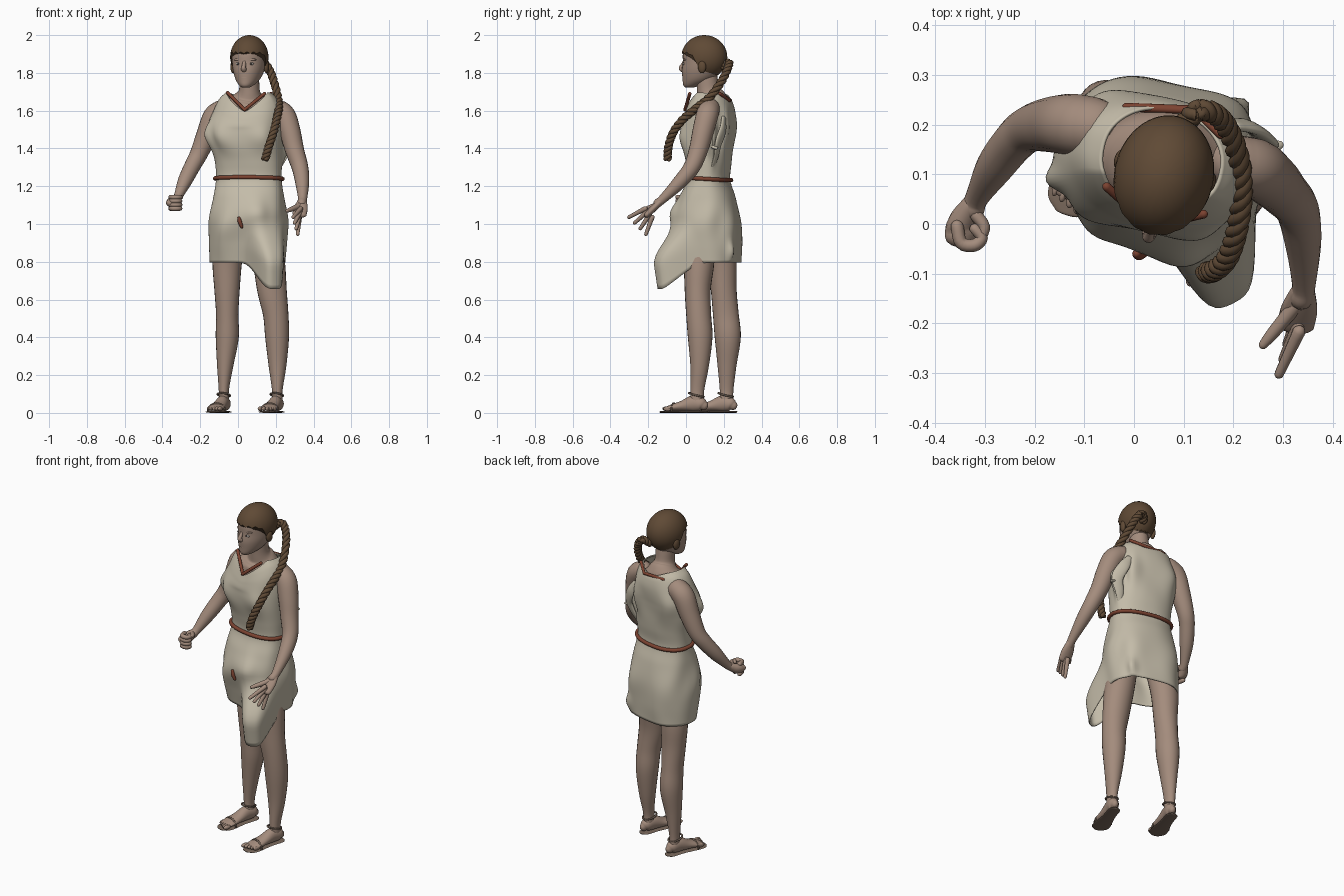
import bpy, bmesh, math
from math import sin, cos, pi, radians, exp, tanh, copysign
from mathutils import Vector, Matrix

if "Cube" in bpy.data.objects:
    bpy.data.objects.remove(bpy.data.objects["Cube"], do_unlink=True)

def material(name, r, g, b):
    m = bpy.data.materials.new(name)
    m.use_nodes = True
    m.diffuse_color = (r, g, b, 1)
    m.node_tree.nodes["Principled BSDF"].inputs["Base Color"].default_value = (r, g, b, 1)
    return m

SKIN = material("skin", .37, .262, .204)
CLOTH = material("linen", .55, .5, .395)
HAIR = material("brown_hair", .115, .068, .036)
CORD = material("red_cord", .2, .055, .03)
LEATHER = material("sandal_leather", .19, .137, .104)
EYE = material("eye_white", .36, .33, .3)
IRIS = material("iris", .06, .05, .045)

def finish(bm, name, mat, angle=60):
    bmesh.ops.recalc_face_normals(bm, faces=bm.faces)
    me = bpy.data.meshes.new(name)
    bm.to_mesh(me)
    bm.free()
    me.materials.append(mat)
    ob = bpy.data.objects.new(name, me)
    bpy.context.collection.objects.link(ob)
    bpy.ops.object.select_all(action='DESELECT')
    ob.select_set(True)
    bpy.context.view_layer.objects.active = ob
    bpy.ops.object.shade_smooth_by_angle(angle=radians(angle))
    return ob

def spline(pts, k):
    """Catmull-Rom through points of any dimension."""
    p = [Vector(q) for q in pts]
    p = [p[0] * 2 - p[1]] + p + [p[-1] * 2 - p[-2]]
    out = []
    for a, b, c, d in zip(p, p[1:], p[2:], p[3:]):
        for i in range(k):
            t = i / k
            out.append((b * 2 + (c - a) * t + (a * 2 - b * 5 + c * 4 - d) * t * t
                        + (b * 3 - a - c * 3 + d) * t ** 3) / 2)
    return out + [p[-2]]

def skin_rings(bm, rings, closed_ends=True):
    rows = [[bm.verts.new(v) for v in r] for r in rings]
    n = len(rows[0])
    for r, s in zip(rows, rows[1:]):
        for i in range(n):
            bm.faces.new((r[i], r[(i + 1) % n], s[(i + 1) % n], s[i]))
    if closed_ends:
        bm.faces.new(rows[0])
        bm.faces.new(rows[-1])

def sweep(name, pts, mat, n=16, k=5, up=(0, 1, 0), round_ends=True):
    """Sweep an ellipse along points of (x, y, z, radius_a, radius_b)."""
    pts = [tuple(p) + (p[3],) if len(p) == 4 else tuple(p) for p in pts]
    s = spline(pts, k)
    pos = [q.to_3d() for q in s]
    frames = []
    for i, q in enumerate(s):
        t = (pos[min(i + 1, len(s) - 1)] - pos[max(i - 1, 0)]).normalized()
        a = Vector(up).cross(t).normalized()
        frames.append((pos[i], a, t.cross(a), q[3], q[4], t))
    if round_ends:
        caps = []
        for f, sign in ((frames[0], -1), (frames[-1], 1)):
            caps.append([(f[0] + f[5] * sign * min(f[3], f[4]) * sin(th), f[1], f[2],
                          f[3] * cos(th), f[4] * cos(th), f[5]) for th in (.5, 1, 1.4)])
        frames = caps[0][::-1] + frames + caps[1]
    bm = bmesh.new()
    skin_rings(bm, [[c + a * ra * cos(2 * pi * j / n) + b * rb * sin(2 * pi * j / n)
                     for j in range(n)] for c, a, b, ra, rb, _ in frames])
    return finish(bm, name, mat)

def ball(name, loc, radii, mat, yaw=0):
    bm = bmesh.new()
    bmesh.ops.create_uvsphere(bm, u_segments=20, v_segments=12, radius=1, matrix=Matrix.Translation(loc)
                              @ Matrix.Rotation(yaw, 4, 'Z') @ Matrix.Diagonal((*radii, 1)))
    return finish(bm, name, mat)

# Tunic: turned sections (z, cx, cy, rx, ry) with V neck, folds, ruffles and a hanging front drape
YAW = radians(-12)
SECTIONS = [(.795, .05, .14, .2, .145), (.9, .053, .128, .206, .16), (1.02, .056, .112, .205, .168),
            (1.14, .057, .115, .188, .142), (1.235, .057, .12, .175, .108), (1.33, .055, .12, .178, .116),
            (1.43, .042, .115, .19, .13), (1.52, .037, .12, .195, .133), (1.6, .05, .127, .18, .123),
            (1.66, .054, .13, .155, .108), (1.695, .056, .128, .122, .095)]
# Ruffles: angle, angular width, height, height spread, strength
RUFFLES = [(.42, .16, 1.44, .09, .33), (1.0, .2, 1.5, .1, .14), (2.1, .3, 1.5, .09, .08), (3.6, .2, 1.47, .06, .17),
           (-1.05, .3, 1.46, .06, .09), (-2.1, .3, 1.46, .06, .09), (.95, .13, .85, .05, .14),
           (1.0, .35, 1.02, .1, .06), (2.2, .5, 1.0, .1, .05), (-1.28, .3, 1.06, .07, .18), (-2.0, .2, .95, .1, .04)]

def bump(x, centre, width):
    return exp(-((x - centre) / width) ** 2)

def wrap(a):
    return (a + pi) % (2 * pi) - pi

def squared(v):
    return copysign(abs(v) ** .86, v)

def tunic_point(q, a):
    z, cx, cy, rx, ry = q
    fold = bump(z, .95, .2) * .03 + bump(z, 1.47, .12) * .025
    g = 1 + fold * sin(6 * a + 2 * sin(z * 9)) * (.6 + .4 * sin(2 * a + z * 13))
    g += sum(s * bump(wrap(a - at), 0, w) * bump(z, h, dz) for at, w, h, dz, s in RUFFLES)
    p = Vector((rx * squared(cos(a)) * g, ry * squared(sin(a)) * g, 0))
    p = Matrix.Rotation(YAW, 3, 'Z') @ p + Vector((cx, cy, z))
    neck = max(0, (z - 1.5) / .195)
    front = max(0, 1 - abs(wrap(a + pi / 2)) / 1.1)
    back = bump(wrap(a - pi / 2), 0, .7)
    p += neck * Vector((0, -.03 * front + .01 * back, -.1 * front - .035 * back))
    side = exp(-(wrap(a + .83) / .52) ** 4)
    out = side * (1 - cos(pi * min(1, max(0, (1.03 - z) / .16)))) / 2
    fall = side * max(0, (1.03 - z) / .23)
    return p + Vector((.03 * out, -.143 * out, -.137 * fall))

bm = bmesh.new()
N = 96
skin_rings(bm, [[tunic_point(q, 2 * pi * j / N) for j in range(N)] for q in spline(SECTIONS, 7)], False)
tunic = finish(bm, "tunic", CLOTH)
thick = tunic.modifiers.new("cloth_thickness", 'SOLIDIFY')
thick.thickness = .006

# Loose cloth gathered behind the left arm
sweep("left_back_ruffle", [(.2, .2, 1.56, .02, .01), (.235, .195, 1.5, .032, .012), (.262, .172, 1.43, .034, .012),
                           (.24, .16, 1.36, .025, .01), (.215, .14, 1.3, .015, .008)], CLOTH, 16, up=(1, 2, 0))
sweep("left_side_ruffle", [(.235, .12, 1.45, .02, .01), (.27, .15, 1.41, .02, .01), (.295, .16, 1.4, .008, .006)],
      CLOTH, 12, up=(0, 0, 1))

# Cords: belt, its loose end, and the neck trim
ring = [Matrix.Rotation(YAW, 3, 'Z') @ Vector((.18 * squared(cos(a)), .113 * squared(sin(a)), 0))
        + Vector((.057, .12, 1.24 - .008 * sin(a))) for a in (2 * pi * i / 48 for i in range(49))]
sweep("belt", [(*p, .011) for p in ring], CORD, 10, 1, (0, 0, 1))
sweep("belt_end", [(.005, -.06, 1.03, .009), (.01, -.062, 1.01, .011), (.02, -.06, .985, .008)], CORD, 10)
sweep("neck_trim_front_right", [(-.055, .075, 1.695, .009), (.035, -.005, 1.605, .009)], CORD, 10)
sweep("neck_trim_front_left", [(.14, .02, 1.69, .009), (.035, -.005, 1.605, .009)], CORD, 10)
sweep("neck_trim_back", [(.175, .18, 1.69, .009), (.12, .23, 1.655, .009), (-.015, .235, 1.655, .009)], CORD, 10, 1, (0, 0, 1))

# Neck and upper chest
sweep("neck_and_chest", [(.055, .125, 1.45, .13, .09), (.055, .13, 1.58, .145, .1), (.055, .135, 1.635, .125, .095),
                         (.058, .13, 1.67, .085, .08), (.06, .118, 1.705, .056, .06), (.06, .11, 1.78, .052, .056)],
      SKIN, 28, round_ends=False)

# Legs
sweep("right_leg", [(-.04, .17, .95, .08, .075), (-.057, .193, .8, .078, .074), (-.058, .2, .65, .067, .068),
                    (-.057, .211, .52, .059, .068), (-.057, .221, .4, .061, .069), (-.068, .217, .25, .043, .05),
                    (-.075, .215, .12, .027, .036), (-.074, .215, .05, .028, .036)], SKIN, 24)
sweep("left_leg", [(.14, .08, .95, .08, .075), (.164, .07, .8, .084, .08), (.18, .062, .65, .078, .069),
                   (.2, .067, .52, .067, .066), (.207, .075, .4, .063, .065), (.209, .072, .25, .047, .049),
                   (.208, .06, .12, .028, .036), (.207, .06, .05, .029, .036)], SKIN, 24)

# Feet with sandals: f runs towards the toes, s sideways
def foot(side, ax, ay, toe_out):
    d = Vector((-.3, -.95, 0)).normalized()
    e = Vector((-d.y, d.x, 0))
    def at(f, s, z, *r):
        p = Vector((ax, ay, z)) + d * f + e * s
        return (p.x, p.y, p.z, *r)
    Z = (0, 0, 1)
    sweep(side + "_foot", [at(-.038, 0, .038, .02, .024), at(-.02, 0, .046, .031, .036), at(.025, 0, .05, .033, .042),
                           at(.08, 0, .038, .038, .028), at(.13, 0, .029, .045, .019), at(.165, 0, .023, .044, .012)], SKIN, 20, 4, Z)
    sweep(side + "_sandal_sole", [at(-.052, 0, .005, .018, .005), at(-.03, 0, .005, .034, .005), at(.05, 0, .005, .036, .005),
                                  at(.14, 0, .005, .05, .005), at(.18, 0, .005, .047, .005), at(.202, 0, .005, .025, .005)], LEATHER, 16, 4, Z)
    for i in range(5):
        s = toe_out * (i - 2) * .018
        ball(f"{side}_toe_{i + 1}", at(.182 - i * .007, s, .022), (.012 - i * .001, .024, .012), SKIN, math.atan2(d.x, -d.y))
    sweep(side + "_toe_strap", [at(.13, .048 * cos(t), .01 + .041 * sin(t), .005) for t in
                                (pi * j / 8 for j in range(9))], LEATHER, 8, 2, d)
    sweep(side + "_ankle_strap", [at(.005 + .041 * cos(t), .033 * sin(t), .095 + .01 * cos(t), .005) for t in
                                  (pi * j / 8 for j in range(17))], LEATHER, 8, 1, Z)

foot("right", -.074, .215, -1)
foot("left", .207, .06, 1)

# Arms
sweep("right_arm", [(-.08, .195, 1.6, .06), (-.125, .2, 1.565, .062), (-.165, .2, 1.47, .056), (-.208, .192, 1.37, .047),
                    (-.24, .167, 1.31, .043), (-.28, .115, 1.23, .038), (-.315, .055, 1.15, .024), (-.325, .03, 1.13, .024)], SKIN, 20)
sweep("left_arm", [(.2, .125, 1.61, .055), (.245, .112, 1.575, .059), (.275, .09, 1.49, .056), (.3, .065, 1.39, .05),
                   (.328, .03, 1.3, .044), (.34, -.035, 1.22, .037), (.342, -.12, 1.135, .024), (.337, -.15, 1.11, .023)], SKIN, 20)

# Right fist
sweep("right_palm", [(-.325, .04, 1.135, .024, .02), (-.345, .005, 1.115, .032, .026), (-.348, -.025, 1.108, .034, .022)], SKIN, 14)
for i in range(4):
    z = 1.142 - i * .02
    sweep(f"right_finger_{i + 1}", [(-.356, -.005, z, .013), (-.348, -.038, z, .013), (-.322, -.043, z, .013),
                                    (-.306, -.028, z, .012), (-.32, -.01, z, .011)], SKIN, 10, 4, (0, 0, 1))
sweep("right_thumb", [(-.32, .02, 1.14, .013), (-.302, -.005, 1.142, .012), (-.308, -.03, 1.14, .01)], SKIN, 10, 4, (0, 0, 1))

# Left open hand
sweep("left_palm", [(.34, -.135, 1.12, .018, .025), (.333, -.17, 1.085, .018, .037), (.325, -.205, 1.05, .016, .038)], SKIN, 14, up=(0, 1, 1))
for i in range(4):
    t = i - 1.5
    base = Vector((.324, -.21 + t * .016, 1.045 - t * .018))
    step = Vector((-.016 + i * .004, -.034 + i * .007, -.018 - i * .006))
    sweep(f"left_finger_{i + 1}", [(*(base + step * j), .0125 - j * .0015) for j in (-.5, .6, 1.4, 2)], SKIN, 10, 4, (1, 0, 0))
sweep("left_thumb", [(.333, -.155, 1.1, .016), (.3, -.195, 1.085, .014), (.275, -.225, 1.075, .012), (.26, -.243, 1.07, .009)], SKIN, 10, 4, (0, 0, 1))

# Head, turned like the torso
HEAD_YAW = radians(-14)
def head(x, y, z, *r):
    p = Matrix.Rotation(HEAD_YAW, 3, 'Z') @ Vector((x, y, 0)) + Vector((.06, .097, z))
    return (p.x, p.y, p.z, *r)

bm = bmesh.new()
HEAD = [(1.722, -.082, .018, .02), (1.735, -.066, .038, .048), (1.765, -.036, .063, .081), (1.81, -.016, .081, .104),
        (1.855, -.007, .088, .108), (1.9, -.002, .089, .113), (1.94, 0, .08, .1), (1.98, 0, .045, .055)]
skin_rings(bm, [[head(rx * cos(2 * pi * j / 32), cy + ry * sin(2 * pi * j / 32), z)[:3] for j in range(32)]
                for z, cy, rx, ry in spline(HEAD, 4)])
finish(bm, "head", SKIN)
sweep("nose", [head(0, -.107, 1.866, .007), head(0, -.116, 1.846, .01), head(0, -.127, 1.826, .012), head(0, -.121, 1.819, .015)], SKIN, 12)
for i, z in enumerate((1.784, 1.774)):
    ball(("upper_lip", "lower_lip")[i], head(0, -.109, z), (.022, .009, .006), SKIN, HEAD_YAW)
ball("chin", head(0, -.095, 1.741), (.022, .02, .018), SKIN, HEAD_YAW)
for side, s in (("right", -1), ("left", 1)):
    ball(side + "_eye", head(s * .034, -.099, 1.848), (.015, .009, .008), EYE, HEAD_YAW)
    ball(side + "_iris", head(s * .034, -.107, 1.848), (.006, .003, .006), IRIS, HEAD_YAW)
    ball(side + "_brow", head(s * .035, -.093, 1.87), (.026, .014, .008), SKIN, HEAD_YAW + s * .3)
    ball(side + "_side_curl", head(s * .091, .01, 1.832), (.014, .022, .034), HAIR, HEAD_YAW)

# Hair cap: an ellipsoid whose lower edge follows the hairline
bm = bmesh.new()
rows = []
for i in range(15):
    row = []
    for j in range(72):
        a = 2 * pi * j / 72
        low = radians(-20 - 32 * tanh(4 * (sin(a) + .12)) + 2.5 * cos(j * pi / 2))
        phi = low + (pi / 2 - .03 - low) * i / 14
        row.append(head(.1 * cos(a) * cos(phi), .123 * sin(a) * cos(phi), 1.883 + .117 * sin(phi)))
    rows.append(row)
skin_rings(bm, rows)
finish(bm, "hair_cap", HAIR, 50)

# Braid: three strands twisted round a path over the left shoulder
PATH = [(.1, .2, 1.83), (.13, .228, 1.855), (.165, .22, 1.82), (.192, .185, 1.75), (.213, .12, 1.665), (.216, .05, 1.61),
        (.205, -.02, 1.55), (.187, -.07, 1.48), (.163, -.093, 1.41), (.145, -.098, 1.345)]
path = spline(PATH, 18)
for s in range(3):
    pts = []
    for i, p in enumerate(path):
        t = (path[min(i + 1, len(path) - 1)] - path[max(i - 1, 0)]).normalized()
        u = t.cross(Vector((1, 0, 0))).normalized()
        a = 2 * pi * (s / 3 + 9 * i / len(path))
        pts.append((*(p + (u * cos(a) + t.cross(u) * sin(a)) * .0105), .0125))
    sweep(f"braid_strand_{s + 1}", pts, HAIR, 8, 1, (1, 0, 0))
